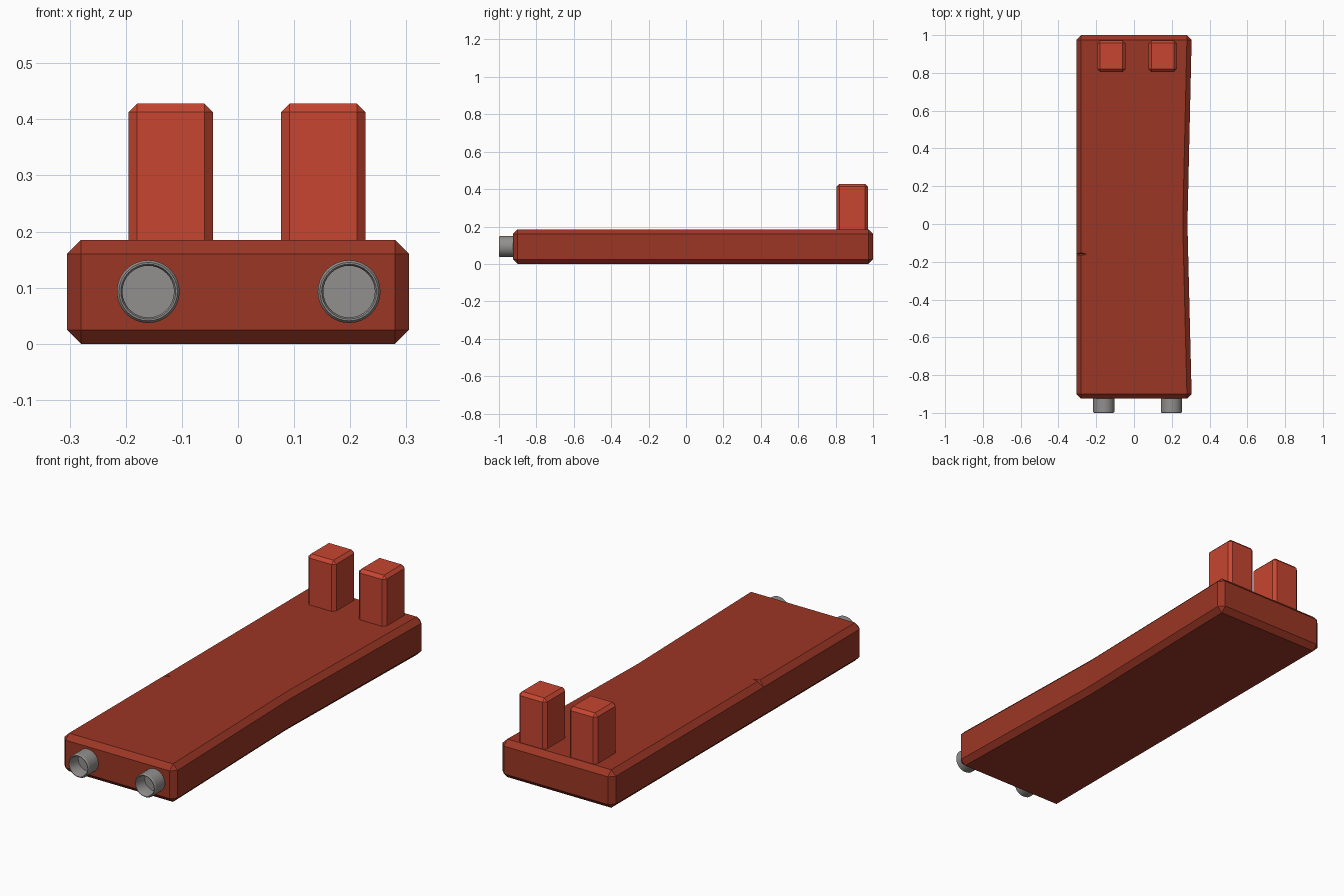
import bpy, bmesh, math
from mathutils import Vector

if "Cube" in bpy.data.objects:
    bpy.data.objects.remove(bpy.data.objects["Cube"])


def material(name, rgb):
    m = bpy.data.materials.new(name)
    m.diffuse_color = (*rgb, 1)
    m.use_nodes = True
    m.node_tree.nodes["Principled BSDF"].inputs["Base Color"].default_value = m.diffuse_color
    return m


BRICK = material("brick red", (0.33, 0.037, 0.018))
RED = material("bright red", (0.57, 0.060, 0.030))
GREY = material("mid grey", (0.29, 0.28, 0.27))


def finish(bm, name, mat):
    bmesh.ops.recalc_face_normals(bm, faces=bm.faces[:])
    me = bpy.data.meshes.new(name)
    bm.to_mesh(me)
    bm.free()
    ob = bpy.data.objects.new(name, me)
    bpy.context.collection.objects.link(ob)
    me.materials.append(mat)
    return ob


def chamfered_box(lo, hi, chamfer):
    bm = bmesh.new()
    bmesh.ops.create_cube(bm, size=1)
    lo, hi = Vector(lo), Vector(hi)
    for v in bm.verts:
        v.co = Vector([lo[i] + (v.co[i] + 0.5) * (hi[i] - lo[i]) for i in range(3)])
    bmesh.ops.bevel(bm, geom=bm.edges[:], offset=chamfer, segments=1,
                    profile=0.5, affect='EDGES')
    return bm


# Main slab, pinched slightly at the middle of its right side
bm = chamfered_box((-0.305, -0.925, 0), (0.305, 1.0, 0.185), 0.025)
bmesh.ops.bisect_plane(bm, geom=bm.verts[:] + bm.edges[:] + bm.faces[:],
                       plane_co=(0, 0, 0), plane_no=(0, 1, 0))
for v in bm.verts:
    if abs(v.co.y) < 0.001 and v.co.x > 0:
        v.co.x -= 0.022
slab = finish(bm, "slab", BRICK)

# Small nick in the left top edge
bm = bmesh.new()
pts = [(-0.33, -0.135, 0.19), (-0.33, -0.185, 0.19),
       (-0.24, -0.16, 0.19), (-0.33, -0.16, 0.145)]
vs = [bm.verts.new(p) for p in pts]
for a, b, c in ((0, 1, 2), (0, 1, 3), (1, 2, 3), (0, 2, 3)):
    bm.faces.new((vs[a], vs[b], vs[c]))
cutter = finish(bm, "nick_cutter", BRICK)
cutter.hide_render = True
cutter.hide_viewport = True
mod = slab.modifiers.new("nick", 'BOOLEAN')
mod.operation = 'DIFFERENCE'
mod.solver = 'EXACT'
mod.object = cutter

# Two upright posts at the back
for side, x in (("left", -0.12), ("right", 0.152)):
    finish(chamfered_box((x - 0.075, 0.805, 0.15), (x + 0.075, 0.972, 0.428), 0.015),
           side + "_post", RED)

# Two hollow round plugs at the front: (radius, y) profile, spun about y
PROFILE = [(0.056, -0.90), (0.056, -0.994), (0.052, -1.0), (0.049, -1.0),
           (0.046, -0.994), (0.046, -0.935)]
N = 32
for side, x in (("left", -0.16), ("right", 0.198)):
    bm = bmesh.new()
    rings = [[bm.verts.new((x + r * math.cos(2 * math.pi * i / N), y,
                            0.093 + r * math.sin(2 * math.pi * i / N)))
              for i in range(N)] for r, y in PROFILE]
    for a, b in zip(rings, rings[1:]):
        for i in range(N):
            j = (i + 1) % N
            bm.faces.new((a[i], a[j], b[j], b[i])).smooth = True
    bm.faces.new(rings[0])
    bm.faces.new(rings[-1])
    plug = finish(bm, side + "_plug", GREY)
    bpy.ops.object.select_all(action='DESELECT')
    plug.select_set(True)
    bpy.context.view_layer.objects.active = plug
    bpy.ops.object.shade_smooth_by_angle(angle=math.radians(30))
